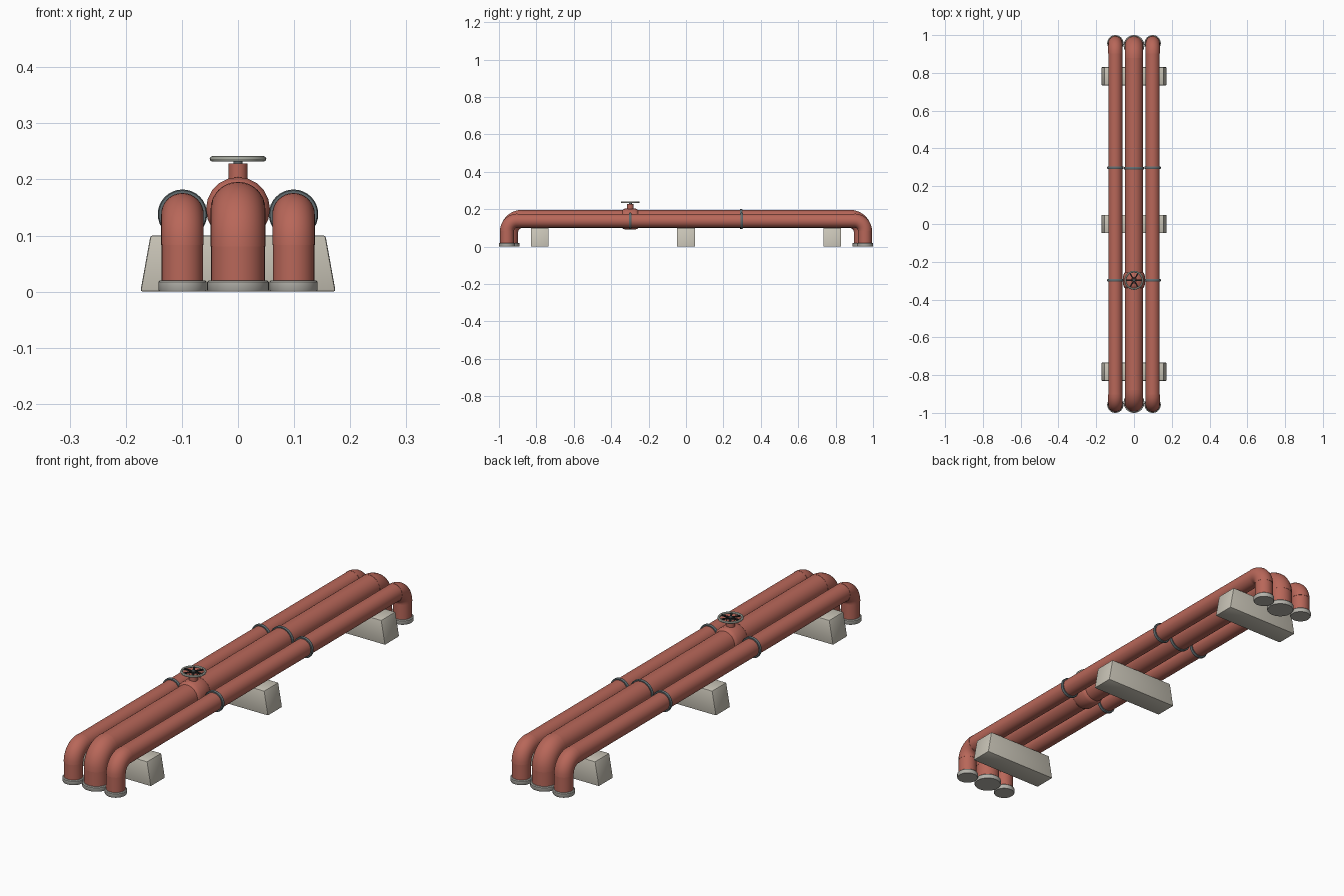
import bpy
import bmesh
from math import sin, cos, pi, radians
from mathutils import Matrix, Vector

if "Cube" in bpy.data.objects:
    bpy.data.objects.remove(bpy.data.objects["Cube"], do_unlink=True)


def material(name, rgb):
    m = bpy.data.materials.new(name)
    m.use_nodes = True
    m.diffuse_color = (*rgb, 1)
    bsdf = m.node_tree.nodes["Principled BSDF"]
    bsdf.inputs["Base Color"].default_value = (*rgb, 1)
    bsdf.inputs["Roughness"].default_value = 0.6
    return m


RED = material("red paint", (0.48, 0.135, 0.10))
STONE = material("pale concrete", (0.58, 0.55, 0.47))
FLANGE = material("flange grey", (0.46, 0.45, 0.41))
STEEL = material("dark steel", (0.12, 0.15, 0.16))
RIM = material("pale rim", (0.60, 0.62, 0.54))
BLACK = material("black iron", (0.02, 0.02, 0.02))

ALONG_Y = Matrix.Rotation(radians(-90), 4, 'X')
UP = Matrix.Identity(4)


def finish(name, bm, mat, smooth=True):
    bmesh.ops.recalc_face_normals(bm, faces=bm.faces)
    mesh = bpy.data.meshes.new(name)
    bm.to_mesh(mesh)
    bm.free()
    obj = bpy.data.objects.new(name, mesh)
    bpy.context.collection.objects.link(obj)
    mesh.materials.append(mat)
    if smooth:
        bpy.ops.object.select_all(action='DESELECT')
        obj.select_set(True)
        bpy.context.view_layer.objects.active = obj
        bpy.ops.object.shade_smooth_by_angle(angle=radians(35))
    return obj


def skin(bm, rings, closed=False):
    """Bridge successive rings of points; cap the ends unless closed."""
    rows = [[bm.verts.new(p) for p in ring] for ring in rings]
    n = len(rows[0])
    pairs = list(zip(rows, rows[1:]))
    if closed:
        pairs.append((rows[-1], rows[0]))
    for a, b in pairs:
        for i in range(n):
            j = (i + 1) % n
            bm.faces.new((a[i], a[j], b[j], b[i]))
    if not closed:
        bm.faces.new(rows[0])
        bm.faces.new(rows[-1])


def lathe(name, profile, place, turn, mat, sides=32, closed=False):
    """Turn (radius, height) pairs about an axis."""
    bm = bmesh.new()
    rings = [[Vector((r * cos(2 * pi * k / sides), r * sin(2 * pi * k / sides), h))
              for k in range(sides)] for r, h in profile]
    skin(bm, rings, closed)
    bm.transform(Matrix.Translation(place) @ turn)
    return finish(name, bm, mat)


def elbow(name, x, y, z, bend, radius, side, mat, steps=10, sides=32):
    """Quarter bend joining the level run to the upright leg."""
    rings = []
    for s in range(steps + 1):
        a = pi / 2 * s / steps
        out = Vector((0, side * sin(a), cos(a)))
        centre = Vector((x, side * (y - bend), z - bend)) + out * bend
        rings.append([centre + radius * (Vector((cos(t), 0, 0)) + out * sin(t))
                      for t in (2 * pi * k / sides for k in range(sides))])
    bm = bmesh.new()
    skin(bm, rings)
    return finish(name, bm, mat)


def pipe(label, x, z, radius, leg_y, bend, flange_r):
    run = leg_y - bend
    lathe(label + "_run", [(radius, -run), (radius, run)], (x, 0, z), ALONG_Y, RED)
    for side, end in ((-1, "front"), (1, "back")):
        tag = f"{label}_{end}"
        elbow(tag + "_elbow", x, leg_y, z, bend, radius + 0.0008, side, RED)
        foot = (x, side * leg_y, 0)
        lathe(tag + "_leg", [(radius, 0.01), (radius, z - bend)], foot, UP, RED)
        lathe(tag + "_flange", [(flange_r - 0.002, 0), (flange_r, 0.003), (flange_r, 0.017),
                                (flange_r - 0.003, 0.02)], foot, UP, FLANGE)


def clamp(name, x, y, z, r):
    lathe(name, [(r - 0.002, -0.006), (r + 0.005, -0.006), (r + 0.007, -0.003),
                 (r + 0.007, 0.003), (r + 0.005, 0.006), (r - 0.002, 0.006)],
          (x, y, z), ALONG_Y, STEEL, closed=True)


# Three pipes
SIDE_X, SIDE_Z, SIDE_R = 0.099, 0.138, 0.037
MID_Z, MID_R = 0.147, 0.048
pipe("middle_pipe", 0, MID_Z, MID_R, 0.945, 0.067, 0.055)
for sx, label in ((-1, "right"), (1, "left")):
    pipe(label + "_pipe", sx * SIDE_X, SIDE_Z, SIDE_R, 0.957, 0.055, 0.043)
    for y, spot in ((-0.298, "front"), (0.298, "back")):
        clamp(f"{label}_{spot}_clamp", sx * SIDE_X, y, SIDE_Z, SIDE_R)
clamp("middle_back_clamp", 0, 0.295, MID_Z, MID_R - 0.001)

# Concrete supports, tapering to the top
for y, label in ((-0.782, "front"), (0, "middle"), (0.782, "back")):
    bm = bmesh.new()
    bmesh.ops.create_cube(bm, size=1)
    for v in bm.verts:
        half = 0.156 if v.co.z > 0 else 0.174
        v.co = Vector((2 * half * v.co.x, y + 0.096 * v.co.y, 0.1 * (v.co.z + 0.5)))
    bmesh.ops.bevel(bm, geom=bm.edges[:], offset=0.004, segments=2,
                    profile=0.5, affect='EDGES')
    finish(label + "_support", bm, STONE)

# Valve body, bonnet and spindle
VY = -0.298
lathe("valve_body", [(0.047, -0.042), (0.052, -0.038), (0.057, -0.026), (0.057, 0.026),
                     (0.052, 0.038), (0.047, 0.042)], (0, VY, MID_Z), ALONG_Y, RED, 20)
lathe("valve_bonnet", [(0.017, 0.18), (0.017, 0.228)], (0, VY, 0), UP, RED, 20)
lathe("valve_spindle", [(0.008, 0.22), (0.008, 0.24), (0.006, 0.242)],
      (0, VY, 0), UP, STEEL, 16)

# Hand wheel
WZ = 0.2365
tube = [(0.0455 + 0.005 * cos(2 * pi * k / 8), 0.005 * sin(2 * pi * k / 8)) for k in range(8)]
lathe("wheel_rim", tube, (0, VY, WZ), UP, RIM, closed=True)
bm = bmesh.new()
for k in range(6):
    place = (Matrix.Translation((0, VY, WZ)) @ Matrix.Rotation(pi / 3 * k, 4, 'Z')
             @ Matrix.Translation((0.024, 0, 0)) @ Matrix.Diagonal((0.04, 0.007, 0.005, 1)))
    bmesh.ops.create_cube(bm, size=1, matrix=place)
finish("wheel_spokes", bm, BLACK, smooth=False)
